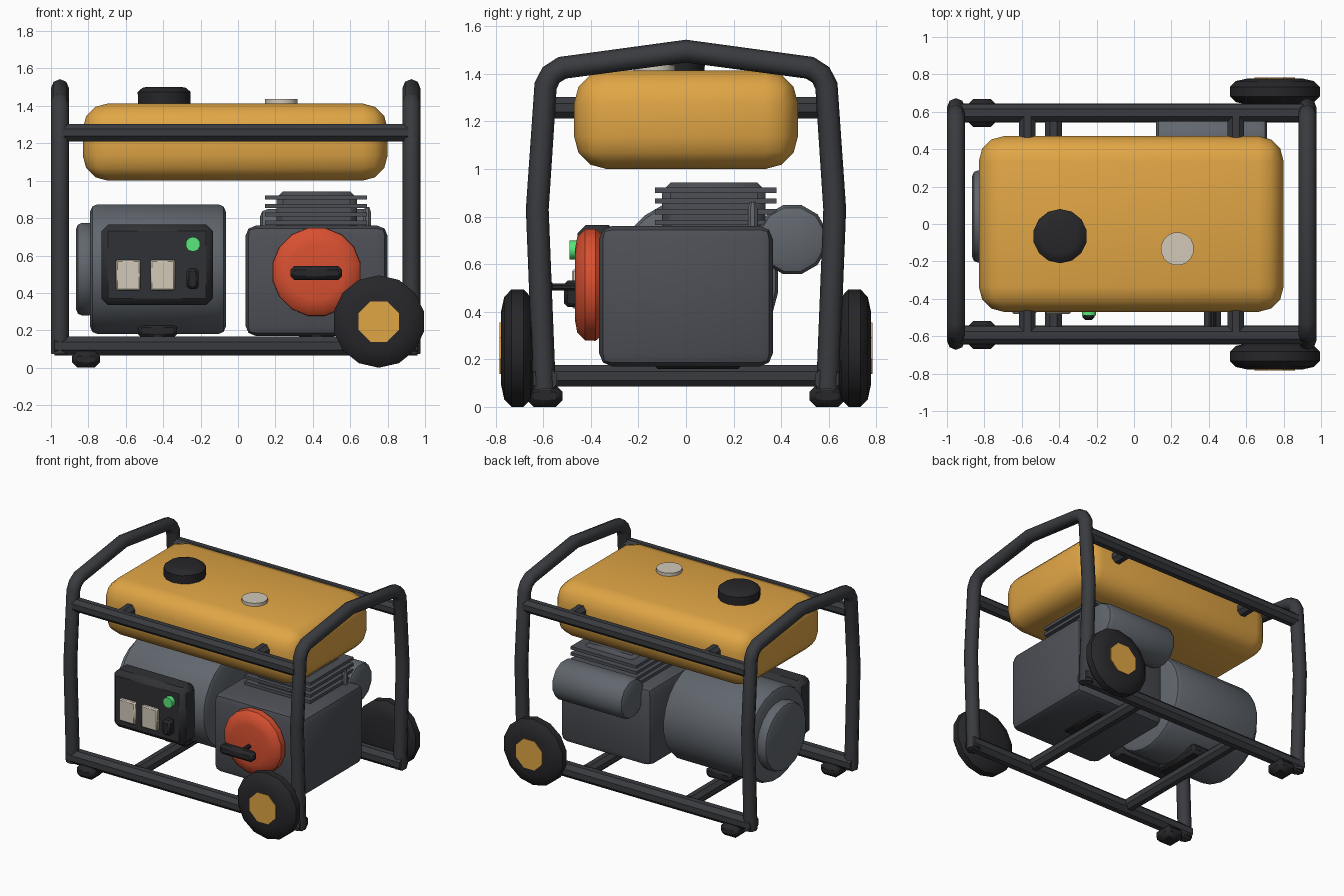
import bpy, bmesh, math
from mathutils import Matrix

if "Cube" in bpy.data.objects:
    bpy.data.objects.remove(bpy.data.objects["Cube"])

def mat(name, r, g, b):
    m = bpy.data.materials.new(name)
    m.diffuse_color = (r, g, b, 1)
    m.use_nodes = True
    m.node_tree.nodes["Principled BSDF"].inputs["Base Color"].default_value = m.diffuse_color
    return m

FRAME = mat("frame_dark", 0.042, 0.044, 0.05)
RUBBER = mat("rubber", 0.02, 0.02, 0.023)
GOLD = mat("gold", 0.75, 0.38, 0.06)
ORANGE = mat("orange", 0.68, 0.08, 0.03)
ENGINE = mat("engine_grey", 0.075, 0.08, 0.095)
STEEL = mat("steel_grey", 0.12, 0.135, 0.155)
PANEL = mat("panel_dark", 0.03, 0.031, 0.035)
BEIGE = mat("beige", 0.64, 0.58, 0.48)
GREEN = mat("green", 0.1, 0.8, 0.2)

AXIS = {'X': Matrix.Rotation(math.pi / 2, 4, 'Y'),
        'Y': Matrix.Rotation(-math.pi / 2, 4, 'X'),   # local +z becomes +y
        'Z': Matrix.Identity(4)}

def finish(name, bm, m, loc, angle=40):
    bmesh.ops.recalc_face_normals(bm, faces=bm.faces[:])
    me = bpy.data.meshes.new(name)
    bm.to_mesh(me)
    bm.free()
    me.materials.append(m)
    ob = bpy.data.objects.new(name, me)
    bpy.context.collection.objects.link(ob)
    ob.location = loc
    bpy.ops.object.select_all(action='DESELECT')
    ob.select_set(True)
    bpy.context.view_layer.objects.active = ob
    bpy.ops.object.shade_smooth_by_angle(angle=math.radians(angle))
    return ob

def box(name, x, y, z, m, bevel=0.0, seg=1):
    """Bevelled box given by its (min, max) on each axis."""
    bm = bmesh.new()
    bmesh.ops.create_cube(bm, size=1)
    bmesh.ops.scale(bm, vec=(x[1] - x[0], y[1] - y[0], z[1] - z[0]), verts=bm.verts[:])
    if bevel:
        bmesh.ops.bevel(bm, geom=bm.edges[:], offset=bevel, segments=seg,
                        profile=0.5, affect='EDGES')
    return finish(name, bm, m, [(a + b) / 2 for a, b in (x, y, z)])

def lathe(name, loc, axis, profile, n, m):
    """Closed solid turned from (radius, height) points about an axis."""
    bm = bmesh.new()
    rings = []
    for r, h in profile:
        rings.append([bm.verts.new((r * math.cos(2 * math.pi * (i + .5) / n),
                                    r * math.sin(2 * math.pi * (i + .5) / n), h))
                      for i in range(n)])
    for a, b in zip(rings, rings[1:]):
        for i in range(n):
            j = (i + 1) % n
            bm.faces.new((a[i], a[j], b[j], b[i]))
    bm.faces.new(rings[0])
    bm.faces.new(rings[-1])
    bm.transform(AXIS[axis])
    return finish(name, bm, m, loc)

def drum(name, loc, axis, r, half, bev, n, m):
    """Cylinder centred on loc with rounded rims."""
    k = bev * 0.3
    p = [(r - bev, -half), (r - k, -half + k), (r, -half + bev)]
    p += [(a, -h) for a, h in reversed(p)]
    return lathe(name, loc, axis, p, n, m)

def rod(name, loc, axis, r, half, m, n=8):
    return lathe(name, loc, axis, [(r, -half), (r, half)], n, m)

def tube(name, pts, r, m):
    cu = bpy.data.curves.new(name, 'CURVE')
    cu.dimensions = '3D'
    cu.bevel_depth = r
    cu.bevel_resolution = 2
    cu.use_fill_caps = True
    s = cu.splines.new('POLY')
    s.points.add(len(pts) - 1)
    for p, co in zip(s.points, pts):
        p.co = (*co, 1)
    cu.materials.append(m)
    ob = bpy.data.objects.new(name, cu)
    bpy.context.collection.objects.link(ob)
    bpy.ops.object.select_all(action='DESELECT')
    ob.select_set(True)
    bpy.context.view_layer.objects.active = ob
    bpy.ops.object.convert(target='MESH')

# End hoops of the carrying frame
half = [(-0.595, 0.075), (-0.625, 0.83), (-0.59, 1.35), (-0.567, 1.395), (-0.52, 1.425)]
hoop = half + [(0, 1.495)] + [(-y, z) for y, z in reversed(half)]
for side, x in (("left", -0.952), ("right", 0.927)):
    tube(side + "_hoop", [(x, y, z) for y, z in hoop], 0.048, FRAME)

# Rails, feet and wheels on both sides
for side, s in (("front", -1), ("back", 1)):
    rod(side + "_bottom_rail", (-0.01, s * 0.593, 0.117), 'X', 0.055, 0.97, FRAME)
    rod(side + "_top_rail", (-0.01, s * 0.595, 1.257), 'X', 0.05, 0.92, FRAME)
    box(side + "_foot", (-0.887, -0.738), (s * 0.593 - .075, s * 0.593 + .075),
        (0, 0.09), RUBBER, 0.028)
    lathe(side + "_wheel", (0.753, s * 0.708, 0.247), 'Y',
          [(0.15, -0.07), (0.215, -0.056), (0.247, -0.025),
           (0.247, 0.025), (0.215, 0.056), (0.15, 0.07)], 14, RUBBER)
    rod(side + "_wheel_hub", (0.753, s * 0.745, 0.247), 'Y', 0.117, 0.038, GOLD)
    for i, x in enumerate((-0.57, 0.545)):
        rod(f"{side}_tank_bracket_{i}", (x, s * 0.52, 1.257), 'Y', 0.048, 0.075, FRAME)

# Cross bars with rubber mounts
for i, x in enumerate((-0.43, 0.42)):
    rod(f"cross_bar_{i}", (x, 0, 0.13), 'Y', 0.049, 0.58, FRAME)
    box(f"rubber_mount_{i}", (x - .105, x + .105), (-0.14, 0.24), (0.16, 0.235), RUBBER, 0.02)

# Fuel tank, cap and gauge
box("fuel_tank", (-0.83, 0.80), (-0.47, 0.47), (1.0, 1.413), GOLD, 0.135, 3)
lathe("fuel_cap", (-0.395, -0.065, 1.40), 'Z',
      [(0.143, 0), (0.145, 0.075), (0.12, 0.096), (0.095, 0.102)], 14, RUBBER)
rod("fuel_gauge", (0.232, -0.133, 1.415), 'Z', 0.089, 0.022, BEIGE, 16)

# Alternator and its end cover
drum("alternator", (-0.428, 0.04, 0.527), 'X', 0.35, 0.363, 0.04, 24, STEEL)
drum("alternator_cover", (-0.815, 0.04, 0.527), 'X', 0.25, 0.05, 0.03, 20, STEEL)

# Control panel with sockets, lamp and switch
box("control_panel", (-0.73, -0.135), (-0.455, -0.29), (0.335, 0.765), PANEL, 0.035)
for i, x in enumerate((-0.587, -0.403)):
    box(f"socket_{i}", (x - .066, x + .066), (-0.48, -0.44), (0.413, 0.577), BEIGE, 0.008)
rod("indicator_lamp", (-0.241, -0.465, 0.66), 'Y', 0.04, 0.025, GREEN, 10)
box("power_switch", (-0.276, -0.21), (-0.512, -0.44), (0.42, 0.532), RUBBER, 0.015)

# Engine block, cooling fins and spark plug
box("engine_block", (0.04, 0.80), (-0.365, 0.365), (0.17, 0.76), ENGINE, 0.055, 2)
box("cylinder_head", (0.205, 0.635), (-0.10, 0.335), (0.70, 0.943), ENGINE, 0.035)
for i in range(4):
    z = 0.775 + i * 0.045
    box(f"cooling_fin_{i}", (0.145, 0.69), (-0.13, 0.38), (z - .011, z + .011), ENGINE)
lathe("spark_plug", (0.69, 0.28, 0.75), 'Z',
      [(0.022, 0), (0.022, 0.085), (0.012, 0.11)], 8, STEEL)

# Muffler behind the engine
drum("muffler", (0.415, 0.447, 0.703), 'X', 0.15, 0.297, 0.04, 12, STEEL)

# Recoil starter with pull handle
lathe("recoil_cover", (0.42, -0.365, 0.513), 'Y',
      [(0.15, -0.102), (0.205, -0.092), (0.238, -0.06), (0.24, -0.015), (0.21, 0.02)], 16, ORANGE)
rod("pull_stem", (0.42, -0.52, 0.503), 'Y', 0.016, 0.08, RUBBER)
box("pull_handle", (0.28, 0.557), (-0.632, -0.562), (0.47, 0.543), RUBBER, 0.02)
